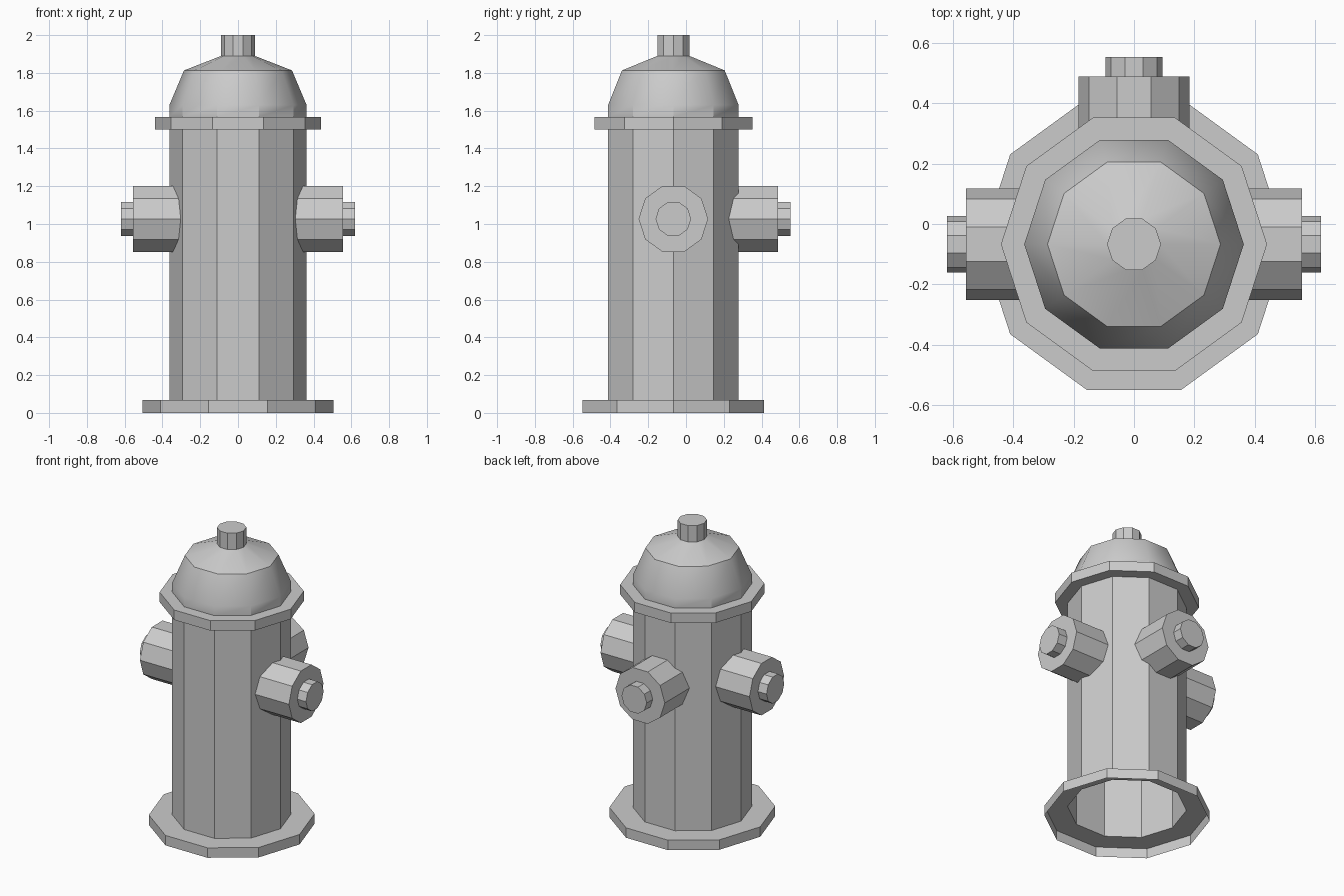
import bpy
import bmesh
from math import cos, sin, pi, radians
from mathutils import Matrix, Vector

if "Cube" in bpy.data.objects:
    bpy.data.objects.remove(bpy.data.objects["Cube"])

SIDES = 10
AXIS = Vector((0, -0.067, 0))      # centre line of the barrel
NOZZLE_Z = 1.027


def lathe(name, profile, matrix, capped=True):
    """Spin (radius, height) points around local z; optionally close the last ring."""
    bm = bmesh.new()
    rings = [[bm.verts.new((r * cos(2 * pi * j / SIDES), r * sin(2 * pi * j / SIDES), h))
              for j in range(SIDES)] for r, h in profile]
    for low, high in zip(rings, rings[1:]):
        for j in range(SIDES):
            k = (j + 1) % SIDES
            bm.faces.new((low[j], low[k], high[k], high[j]))
    if capped:
        bm.faces.new(rings[-1])
    mesh = bpy.data.meshes.new(name)
    bm.to_mesh(mesh)
    bm.free()
    obj = bpy.data.objects.new(name, mesh)
    bpy.context.collection.objects.link(obj)
    obj.matrix_world = matrix
    return obj


upright = Matrix.Translation(AXIS)

# Barrel with hollow base flange and collar
lathe("barrel", [(0.506, 0), (0.506, 0.067), (0.363, 0.067), (0.363, 1.5),
                 (0.44, 1.5), (0.44, 1.567), (0.363, 1.567)], upright, capped=False)

# Domed bonnet, smooth around the slopes
bonnet = lathe("bonnet", [(0.363, 1.567), (0.363, 1.63), (0.286, 1.813), (0.089, 1.89)],
               upright, capped=False)
bpy.context.view_layer.objects.active = bonnet
bonnet.select_set(True)
bpy.ops.object.shade_smooth_by_angle(angle=radians(35))

# Operating nut on top
lathe("top_nut", [(0.089, 1.89), (0.089, 2.0)], upright)

# Three outlets with their cap nuts: right, back, left
outlet = [(0.184, 0.28), (0.184, 0.555), (0.094, 0.555), (0.094, 0.619)]
for name, angle in (("right_outlet", 0), ("back_outlet", pi / 2), ("left_outlet", pi)):
    out = Vector((cos(angle), sin(angle), 0))
    side = Vector((-sin(angle), cos(angle), 0))
    turn = Matrix((side, Vector((0, 0, 1)), out)).transposed().to_4x4()
    lathe(name, outlet, Matrix.Translation(AXIS + Vector((0, 0, NOZZLE_Z))) @ turn)
